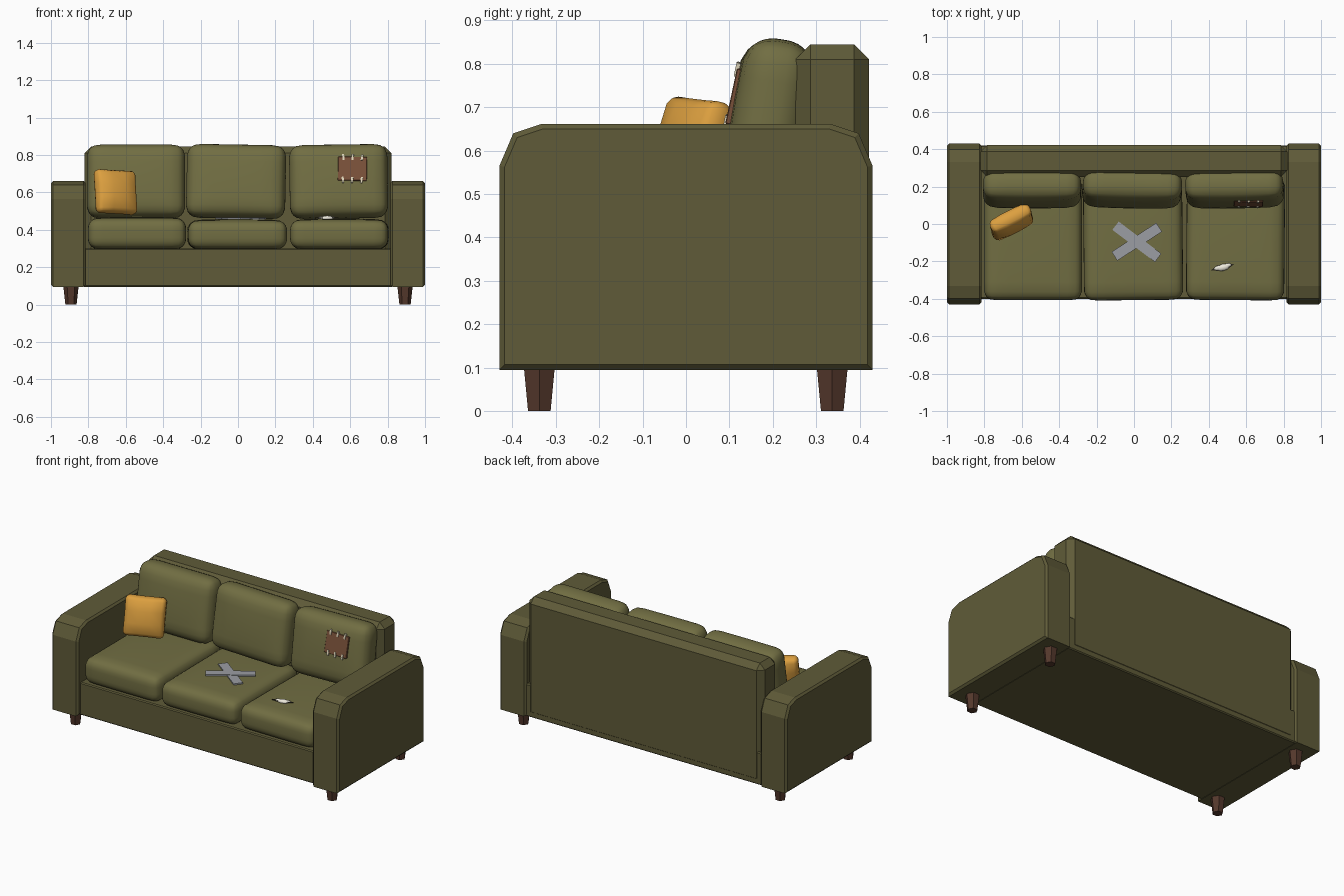
import bpy, bmesh, math
from mathutils import Vector, Matrix, Euler

if "Cube" in bpy.data.objects:
    bpy.data.objects.remove(bpy.data.objects["Cube"])


def material(name, rgb):
    m = bpy.data.materials.new(name)
    m.diffuse_color = (*rgb, 1)
    m.use_nodes = True
    m.node_tree.nodes["Principled BSDF"].inputs["Base Color"].default_value = m.diffuse_color
    return m


FRAME = material("frame_fabric", (0.115, 0.105, 0.04))
CUSHION = material("cushion_fabric", (0.165, 0.155, 0.055))
WOOD = material("wood", (0.09, 0.04, 0.025))
ORANGE = material("pillow_fabric", (0.72, 0.35, 0.05))
LEATHER = material("patch_leather", (0.19, 0.08, 0.04))
THREAD = material("thread", (0.75, 0.68, 0.5))
TAPE = material("tape", (0.33, 0.34, 0.37))
DARK = material("tear_dark", (0.03, 0.025, 0.015))
FLUFF = material("stuffing", (0.85, 0.82, 0.72))


def finish(name, bm, mat, matrix=Matrix(), smooth=False):
    bm.transform(matrix)
    bmesh.ops.recalc_face_normals(bm, faces=bm.faces)
    me = bpy.data.meshes.new(name)
    bm.to_mesh(me)
    bm.free()
    me.materials.append(mat)
    if smooth:
        me.shade_smooth()
    ob = bpy.data.objects.new(name, me)
    bpy.context.collection.objects.link(ob)
    return ob


def place(loc, rot=(0, 0, 0)):
    return Matrix.Translation(loc) @ Euler([math.radians(a) for a in rot]).to_matrix().to_4x4()


def box(name, size, matrix, mat, bevel=0):
    bm = bmesh.new()
    bmesh.ops.create_cube(bm, size=1, matrix=Matrix.Diagonal((*size, 1)))
    if bevel:
        bmesh.ops.bevel(bm, geom=bm.edges[:], offset=bevel, segments=1, affect='EDGES')
    return finish(name, bm, mat, matrix)


def cushion(name, size, r, puff, axis, matrix, mat, cuts=11, smooth=True, pinch=0):
    """Rounded box that bulges along one axis."""
    half = Vector(size) / 2
    bm = bmesh.new()
    bmesh.ops.create_cube(bm, size=2)
    bmesh.ops.subdivide_edges(bm, edges=bm.edges[:], cuts=cuts, use_grid_fill=True)
    others = [i for i in range(3) if i != axis]
    for v in bm.verts:
        u = [math.sin(c * math.pi / 2) for c in v.co]
        p = Vector([u[i] * half[i] for i in range(3)])
        inner = Vector([max(-half[i] + r, min(half[i] - r, p[i])) for i in range(3)])
        d = p - inner
        if d.length > 1e-6:
            p = inner + d.normalized() * r if max(map(abs, d)) > r * 0.999 else p
        a, b = (p[i] / half[i] for i in others)
        p[axis] += puff * u[axis] * (1 - a * a) * (1 - b * b)
        # sides drawn in between the corners
        p[others[0]] *= 1 - pinch * (1 - b * b)
        p[others[1]] *= 1 - pinch * (1 - a * a)
        v.co = p
    return finish(name, bm, mat, matrix, smooth)


# frame: base and chamfered back
box("base", (1.66, 0.82, 0.205), place((0, 0.01, 0.1975)), FRAME, 0.006)
box("back_frame", (1.64, 0.17, 0.748), place((0, 0.337, 0.471)), FRAME, 0.035)

# arms: chamfered side profile extruded across x
profile = [(-0.43, 0.095), (-0.43, 0.565), (-0.398, 0.64), (-0.332, 0.662),
           (0.332, 0.662), (0.398, 0.64), (0.43, 0.565), (0.43, 0.095)]
for side, label in ((-1, "left"), (1, "right")):
    bm = bmesh.new()
    face = bm.faces.new([bm.verts.new((side * 0.815, y, z)) for y, z in profile])
    new = bmesh.ops.extrude_face_region(bm, geom=[face])["geom"]
    bmesh.ops.translate(bm, vec=(side * 0.185, 0, 0),
                        verts=[g for g in new if isinstance(g, bmesh.types.BMVert)])
    bmesh.ops.recalc_face_normals(bm, faces=bm.faces)
    rims = [e for e in bm.edges if abs(e.verts[0].co.x - e.verts[1].co.x) < 1e-5]
    bmesh.ops.bevel(bm, geom=rims, offset=0.012, segments=1, affect='EDGES')
    finish(label + "_arm", bm, FRAME)

    # tapered six-sided legs
    for y, end in ((-0.338, "front"), (0.337, "back")):
        bm = bmesh.new()
        bmesh.ops.create_cone(bm, cap_ends=True, segments=6, radius1=0.03, radius2=0.041, depth=0.1)
        ax = max(bm.verts, key=lambda v: v.co.x).co
        turn = 0 if abs(ax.y) < 1e-4 else 90
        finish(f"{end}_{label}_leg", bm, WOOD, place((side * 0.893, y, 0.05), (0, 0, turn)))

# seat and back cushions
rows = (("left", -0.54, 0.525, 0.462, 0.0), ("middle", -0.005, 0.53, 0.450, 1.0), ("right", 0.543, 0.525, 0.453, -0.8))
for label, x, w, top, tilt in rows:
    cushion(label + "_seat_cushion", (w, 0.66, top - 0.298), 0.055, 0.008, 2,
            place((x, -0.077, (top + 0.298) / 2), (0, 0, tilt * 0.6)), CUSHION)
    cushion(label + "_back_cushion", (w, 0.155, 0.395), 0.065, 0.014, 1,
            place((x - 0.005, 0.188, 0.658), (-9, tilt, -tilt)), CUSHION)

# throw pillow leaning in the left corner
cushion("throw_pillow", (0.245, 0.075, 0.245), 0.035, 0.022, 1,
        place((-0.655, 0.01, 0.602), (-13, 3, 27)), ORANGE, cuts=4, pinch=0.04)

# leather patch with stitches on the right back cushion
patch = place((0.612, 0.116, 0.725), (-12, 1, -1))
box("leather_patch", (0.155, 0.022, 0.13), patch, LEATHER, 0.002)
for i in (-1, 0, 1):
    for s in (-1, 1):
        box("patch_stitch", (0.011, 0.01, 0.032), patch @ place((i * 0.05, -0.01, s * 0.062), (0, i * 6, 0)), THREAD)

# crossed tape on the middle seat
for i, a in enumerate((-37, 33)):
    box(f"tape_strip_{i + 1}", (0.285, 0.056, 0.01), place((0.015, -0.095, 0.459 + i * 0.003), (0, 0, a)), TAPE)

# torn slit with stuffing on the right seat
slit = place((0.473, -0.23, 0.461), (0, 0, 13))
bm = bmesh.new()
outline = [(-0.065, -0.004), (-0.03, -0.014), (0.03, -0.014), (0.065, 0), (0.03, 0.014), (-0.03, 0.014)]
face = bm.faces.new([bm.verts.new((x, y, 0)) for x, y in outline])
new = bmesh.ops.extrude_face_region(bm, geom=[face])["geom"]
bmesh.ops.translate(bm, vec=(0, 0, 0.004), verts=[g for g in new if isinstance(g, bmesh.types.BMVert)])
finish("tear", bm, DARK, slit)
for i, (x, y, r) in enumerate(((-0.022, 0.0, 0.026), (0.003, -0.003, 0.036), (0.026, 0.002, 0.024))):
    bm = bmesh.new()
    bmesh.ops.create_icosphere(bm, subdivisions=2, radius=r)
    finish(f"stuffing_{i + 1}", bm, FLUFF, slit @ place((x, y, 0.002)) @ Matrix.Diagonal((1, 0.5, 0.35, 1)), True)
